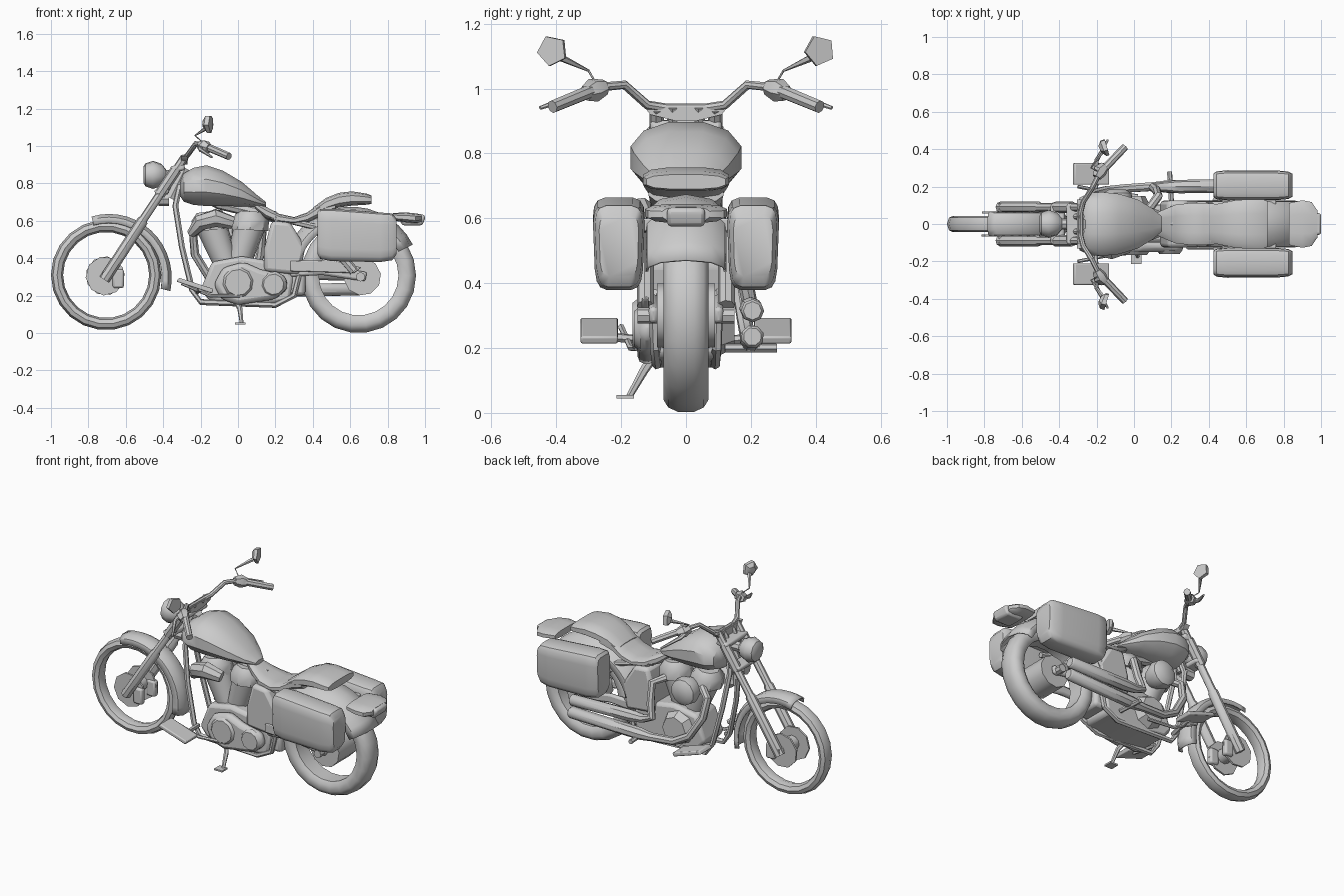
import bpy, bmesh, math
from mathutils import Vector as V


def skin(name, rings, cap=True, loop=False, ring_closed=True):
    """Bridge equal-length rings of points into one mesh object."""
    bm = bmesh.new()
    vs = [[bm.verts.new(p) for p in r] for r in rings]
    n, m = len(rings[0]), len(rings)
    for i in range(m if loop else m - 1):
        a, b = vs[i], vs[(i + 1) % m]
        for j in range(n if ring_closed else n - 1):
            k = (j + 1) % n
            bm.faces.new((a[j], a[k], b[k], b[j]))
    if cap and not loop:
        bm.faces.new(vs[0])
        bm.faces.new(vs[-1])
    bmesh.ops.recalc_face_normals(bm, faces=bm.faces)
    me = bpy.data.meshes.new(name)
    bm.to_mesh(me)
    bm.free()
    ob = bpy.data.objects.new(name, me)
    bpy.context.collection.objects.link(ob)
    return ob


def tube(name, pts, r, n=8):
    """Round bar along points; r is one radius or one per point."""
    pts = [V(p) for p in pts]
    rad = r if isinstance(r, (list, tuple)) else [r] * len(pts)
    u, rings = None, []
    for i, p in enumerate(pts):
        t = (pts[min(i + 1, len(pts) - 1)] - pts[max(i - 1, 0)]).normalized()
        u = u or t.orthogonal()
        u = (u - t * u.dot(t)).normalized()
        w = t.cross(u)
        rings.append([p + (u * math.cos(a) + w * math.sin(a)) * rad[i]
                      for a in (math.tau * k / n for k in range(n))])
    return skin(name, rings)


def loft(name, secs, e=2.5, n=12, yc=0):
    """Super-ellipse sections along x: (x, z bottom, z top, half width)."""
    def f(c):
        return math.copysign(abs(c) ** (2 / e), c)
    rings = []
    for x, z0, z1, w in secs:
        rings.append([(x, yc + w * f(math.cos(a)), (z0 + z1) / 2 + (z1 - z0) / 2 * f(math.sin(a)))
                      for a in (math.tau * (k + .5) / n for k in range(n))])
    return skin(name, rings)


def arc(name, c, prof, a0=0, a1=360, n=20, full=True, grow=0):
    """Sweep a (y, radius) profile round a y axis through c = (x, z)."""
    rings = []
    for i in range(n if full else n + 1):
        a = math.radians(a0 + (a1 - a0) * i / n)
        k = 1 + grow * i / n
        rings.append([(c[0] + r * k * math.cos(a), y, c[1] + r * k * math.sin(a)) for y, r in prof])
    ob = skin(name, rings, cap=False, loop=full, ring_closed=full)
    if not full:
        ob.modifiers.new("thickness", 'SOLIDIFY').thickness = 0.008
    return ob


def slab(name, outline, y0, y1, bevel=0.012):
    """Side-view (x, z) outline extruded across y."""
    ob = skin(name, [[(x, y, z) for x, z in outline] for y in (y0, y1)])
    if bevel:
        b = ob.modifiers.new("bevel", 'BEVEL')
        b.width, b.segments = bevel, 2
    return ob


def rect(x0, x1, z0, z1):
    return [(x0, z0), (x1, z0), (x1, z1), (x0, z1)]


# Wheels
FW, RW = (-.705, .31), (.645, .307)
arc("front_tyre", FW, [(-.044, .262), (-.032, .24), (0, .23), (.032, .24), (.044, .262), (.034, .284), (0, .295), (-.034, .284)], n=22)
arc("rear_tyre", RW, [(-.066, .235), (-.05, .213), (.05, .213), (.066, .235), (.069, .27), (.055, .293), (.025, .307),
                      (-.025, .307), (-.055, .293), (-.069, .27)], n=22)
tube("front_axle", [(-.705, -.11, .31), (-.705, .11, .31)], .022)
tube("front_hub", [(-.705, -.05, .31), (-.705, .05, .31)], .045, 10)
tube("rear_hub", [(.665, -.09, .3), (.665, .09, .3)], [.1, .1], 10)
tube("rear_axle", [(.655, -.15, .3), (.655, .15, .3)], .025)
for s in (-1, 1):
    tube("front_brake_disc", [(-.71, s * .055, .305), (-.71, s * .067, .305)], .105, 9)
    slab("brake_caliper", rect(-.67, -.61, .24, .34), s * .045, s * .085)

# Fenders
arc("front_fender", FW, [(-.068, .275), (-.06, .305), (-.03, .322), (.03, .322), (.06, .305), (.068, .275)], 104, -14, 14, False, .1)
arc("rear_fender", (.605, .305), [(-.125, .285), (-.12, .32), (-.08, .355), (0, .37), (.08, .355), (.12, .32), (.125, .285)], 165, 27, 14, False)
slab("tail_light", [(.84, .64), (.88, .575), (.985, .575), (1, .61), (1, .632)], -.058, .058)
loft("tail_tray", [(.83, .6, .642, .115), (.9, .59, .645, .13), (.95, .585, .64, .12), (.98, .59, .635, .075)], 3)

# Forks, clamps and steering head
for s in (-1, 1):
    tube("fork_leg", [(-.715, s * .09, .285), (-.51, s * .09, .6), (-.505, s * .09, .61), (-.285, s * .09, .94)], [.03, .03, .023, .023])
    tube("fork_cover", [(-.42, s * .09, .74), (-.33, s * .09, .875)], .03)
    tube("bar_riser", [(-.315, s * .04, .88), (-.28, s * .04, .945)], .018)
for x, z in ((-.32, .88), (-.405, .755)):
    slab("fork_clamp", [(x - .045, z + .01), (x - .03, z - .025), (x + .04, z - .008), (x + .03, z + .025)], -.11, .11)
tube("steering_head", [(-.36, 0, .72), (-.28, 0, .88)], .032)
tube("headlight", [(-.505, 0, .845), (-.495, 0, .845), (-.455, 0, .845), (-.41, 0, .845), (-.385, 0, .845)], [.045, .062, .076, .06, .03], 10)
tube("headlight_mount", [(-.4, 0, .84), (-.33, 0, .84)], .03)
tube("horn", [(-.425, 0, .715), (-.37, 0, .715)], .035)

# Handlebar, controls and mirrors
bar = [(-.285, .06, .94), (-.27, .12, .95), (-.225, .19, 1.012), (-.19, .26, 1.005), (-.05, .41, .945)]
tube("handlebar", [(x, -y, z) for x, y, z in reversed(bar)] + bar, .014)
skin("handlebar_clamp", [[(x, y, z) for y, z in ((-.13, .945), (-.11, .92), (-.03, .9), (.03, .9), (.11, .92), (.13, .945))]
                         for x in (-.305, -.27)])
for s in (-1, 1):
    tube("grip", [(-.17, s * .285, .995), (-.15, s * .305, .988), (-.048, s * .412, .944)], [.02, .021, .02])
    tube("switch_housing", [(-.2, s * .25, 1.005), (-.18, s * .285, .995), (-.155, s * .31, .985)], [.025, .038, .025], 6)
    tube("control_lever", [(-.2, s * .27, .995), (-.2, s * .34, .98), (-.14, s * .45, .94)], [.014, .012, .006], 6)
    tube("mirror_stem", [(-.19, s * .28, 1.02), (-.23, s * .3, 1.055), (-.17, s * .385, 1.095)], [.003, .004, .012], 5)
    tube("mirror", [(-.18, s * .4, 1.115), (-.165, s * .408, 1.117), (-.145, s * .414, 1.117)], [.025, .048, .048], 5)

# Fuel tank and seat
loft("fuel_tank", [(-.31, .73, .81, .09), (-.29, .7, .855, .145), (-.24, .682, .885, .172), (-.17, .675, .9, .176),
                   (-.08, .675, .87, .166), (.02, .675, .81, .135), (.1, .675, .74, .085), (.15, .675, .7, .04)], 2.3)
loft("seat", [(.09, .665, .7, .045), (.15, .61, .675, .075), (.22, .585, .638, .105), (.3, .58, .62, .115), (.37, .59, .645, .115),
              (.44, .62, .695, .11), (.52, .645, .73, .118)], 3)
loft("pillion_seat", [(.4, .61, .67, .1), (.47, .65, .722, .115), (.54, .67, .75, .13), (.61, .68, .758, .135), (.69, .685, .745, .135), (.715, .69, .735, .125)], 3)

# Saddlebags, wider at the top
for s in (-1, 1):
    bag = loft("saddlebag", [(.425, .42, .65, .06), (.44, .395, .665, .072), (.5, .383, .665, .078), (.76, .378, .645, .078),
                             (.825, .388, .64, .072), (.848, .42, .61, .06)], 5, 16, s * .207)
    for v in bag.data.vertices:
        v.co.y = s * .207 + (v.co.y - s * .207) * (1 + .5 * (v.co.z - .52))
    slab("bag_bracket", rect(.47, .76, .56, .6), s * .1, s * .14, .005)

# Frame tubes, swingarm and shocks
for s in (-1, 1):
    tube("down_tube", [(-.31, s * .02, .79), (-.335, s * .045, .68), (-.3, s * .07, .46), (-.245, s * .085, .23), (-.2, s * .09, .165),
                       (.2, s * .09, .15), (.3, s * .095, .2), (.34, s * .1, .36), (.2, s * .08, .62)], .016, 6)
    tube("seat_rail", [(.18, s * .07, .62), (.4, s * .1, .57), (.6, s * .11, .52)], .016, 6)
    slab("swingarm", [(.28, .3), (.45, .31), (.68, .275), (.69, .325), (.45, .365), (.28, .36)], s * .085, s * .115)
    tube("shock", [(.44, s * .125, .54), (.62, s * .125, .33)], .026)
    # Footboards with supports
    slab("footboard", [(-.33, .275), (-.315, .295), (-.13, .235), (-.14, .212)], s * .21, s * .325, .006)
    tube("footboard_arm", [(-.22, s * .08, .22), (-.2, s * .24, .235)], .014, 6)
    tube("front_link", [(-.3, s * .2, .265), (-.15, s * .17, .2), (.02, s * .15, .2)], .01, 6)
tube("backbone", [(-.3, 0, .8), (-.1, 0, .69), (.2, 0, .62)], .03)

# Engine: crankcase, vee cylinders, covers
slab("crankcase", [(-.2, .23), (-.15, .17), (.08, .14), (.28, .17), (.3, .3), (.2, .38), (.02, .41), (-.14, .38)], -.1, .1, .02)
for x0, x1 in ((-.06, -.145), (.0, .065)):
    z1 = .58
    tube("engine_cylinder", [(x0, 0, .36), (x0 + (x1 - x0) * .5, 0, .47), (x1, 0, z1)], [.065, .075, .085], 10)
    tube("rocker_cover", [(x1, 0, z1 - .03), (x1 * 1.04, 0, z1 + .03), (x1 * 1.08, 0, z1 + .07)], [.098, .098, .065], 8)
slab("primary_cover", [(-.13, .26), (-.09, .18), (0, .15), (.2, .18), (.27, .24), (.25, .31), (.12, .34), (.03, .38), (-.08, .35)], -.15, -.09, .025)
tube("clutch_cover", [(.19, -.14, .26), (.19, -.16, .26)], [.07, .055], 10)
tube("alternator_cover", [(.0, -.14, .27), (.0, -.165, .27)], [.09, .07], 10)
tube("cam_cover", [(-.02, .09, .28), (-.02, .15, .28)], [.11, .08], 8)
tube("air_cleaner", [(-.09, .06, .54), (-.09, .12, .54), (-.09, .165, .54), (-.09, .185, .54)], [.06, .085, .078, .045], 12)
tube("intake_horn", [(-.25, -.08, .53), (-.2, -.125, .59), (-.12, -.14, .615), (-.03, -.12, .59)], [.025, .045, .05, .035], 8)
slab("oil_tank", [(.14, .33), (.33, .31), (.36, .46), (.28, .59), (.18, .6), (.14, .45)], -.125, .125, .02)
slab("gearbox", rect(.16, .36, .2, .36), -.09, .09, .02)

# Twin exhausts on the far side
tube("upper_exhaust", [(.08, .08, .56), (.13, .15, .54), (.12, .18, .42), (.1, .195, .345), (.16, .2, .325), (.24, .2, .322), (.64, .205, .315), (.65, .205, .315)],
     [.024, .024, .024, .024, .026, .036, .036, .028])
tube("lower_exhaust", [(-.17, .08, .56), (-.24, .13, .53), (-.23, .16, .42), (-.15, .18, .29), (-.05, .19, .235), (.1, .2, .225), (.18, .2, .225), (.65, .205, .235), (.66, .205, .235)],
     [.024, .024, .024, .024, .024, .025, .036, .036, .028])
tube("brake_pedal_peg", [(.2, .12, .2), (.19, .28, .2)], .014, 6)

# Kickstand and drive belt guard on the near side
tube("kickstand", [(-.02, -.09, .19), (.01, -.13, .13), (.02, -.175, .05)], [.016, .014, .01], 6)
slab("kickstand_foot", rect(-.015, .04, .045, .055), -.215, -.16, 0)
slab("belt_guard", [(.28, .33), (.62, .32), (.66, .35), (.5, .39), (.28, .385)], -.135, -.115, .005)

# Smooth rounded parts, keep edges crisp
bpy.ops.object.select_all(action='SELECT')
bpy.context.view_layer.objects.active = bpy.data.objects["fuel_tank"]
bpy.ops.object.shade_smooth_by_angle(angle=math.radians(38))
